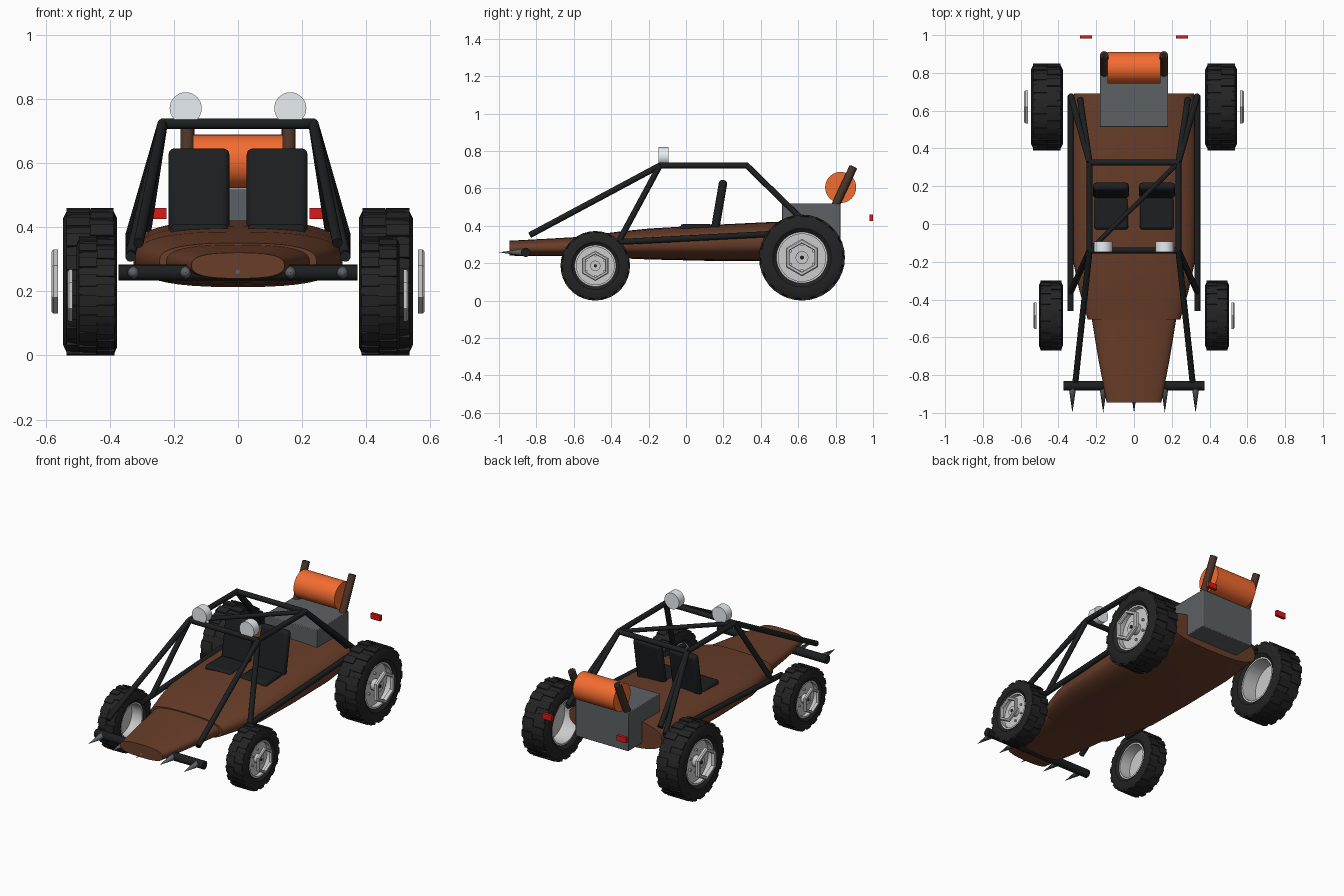
import bpy, bmesh
from math import sin, cos, pi, copysign
from mathutils import Vector, Matrix

if "Cube" in bpy.data.objects:
    bpy.data.objects.remove(bpy.data.objects["Cube"])


def material(name, col):
    m = bpy.data.materials.new(name)
    m.diffuse_color = (*col, 1)
    m.use_nodes = True
    m.node_tree.nodes["Principled BSDF"].inputs["Base Color"].default_value = m.diffuse_color
    return m


BLACK = material("black", (0.012, 0.013, 0.014))
RUBBER = material("rubber", (0.017, 0.017, 0.018))
BROWN = material("rust_brown", (0.14, 0.047, 0.022))
PIPE = material("pipe_brown", (0.07, 0.035, 0.02))
ORANGE = material("orange", (0.9, 0.15, 0.03))
IRON = material("iron", (0.11, 0.12, 0.13))
LAMP = material("lamp_white", (0.8, 0.85, 0.88))
RED = material("red", (0.7, 0.01, 0.01))


def finish(name, bm, mat=None, smooth=True, bevel=0, segs=2):
    bmesh.ops.recalc_face_normals(bm, faces=bm.faces)
    me = bpy.data.meshes.new(name)
    bm.to_mesh(me)
    bm.free()
    ob = bpy.data.objects.new(name, me)
    bpy.context.collection.objects.link(ob)
    if mat:
        me.materials.append(mat)
    if bevel:
        b = ob.modifiers.new("bevel", 'BEVEL')
        b.width, b.segments = bevel, segs
    if smooth:
        bpy.ops.object.select_all(action='DESELECT')
        ob.select_set(True)
        bpy.context.view_layer.objects.active = ob
        bpy.ops.object.shade_smooth_by_angle(angle=0.6)
    return ob


def rod(name, a, b, r, mat, r2=None, n=16):
    """Cylinder or cone between two points."""
    a, b = Vector(a), Vector(b)
    d = b - a
    bm = bmesh.new()
    m = Matrix.Translation((a + b) / 2) @ d.to_track_quat('Z', 'Y').to_matrix().to_4x4()
    bmesh.ops.create_cone(bm, cap_ends=True, segments=n, radius1=r,
                          radius2=r if r2 is None else r2, depth=d.length, matrix=m)
    return finish(name, bm, mat)


def box(name, loc, size, mat, rx=0, bevel=0, segs=2):
    bm = bmesh.new()
    m = Matrix.Translation(loc) @ Matrix.Rotation(rx, 4, 'X') @ Matrix.Diagonal((*size, 1))
    bmesh.ops.create_cube(bm, size=1, matrix=m)
    return finish(name, bm, mat, bevel=bevel, segs=segs)


def skin(bm, rings, loop=False, caps=False):
    """Bridge equal rings of points with quads."""
    vs = [[bm.verts.new(p) for p in r] for r in rings]
    n = len(vs[0])
    for a, b in zip(vs, vs[1:] + vs[:1] if loop else vs[1:]):
        for i in range(n):
            j = (i + 1) % n
            bm.faces.new((a[i], a[j], b[j], b[i]))
    if caps:
        bm.faces.new(vs[0])
        bm.faces.new(vs[-1])


def lathe(bm, prof, n, c, s):
    """Closed profile of (radius, x offset) spun round the x axis."""
    rings = [[(c[0] + s * x, c[1] + r * sin(2 * pi * i / n), c[2] + r * cos(2 * pi * i / n))
              for i in range(n)] for r, x in prof]
    skin(bm, rings, loop=True)


def hull(name, sections, power=2.7, n=40):
    """Loft of squarish ellipses given as (y, half width, bottom, top)."""
    def se(v):
        return copysign(abs(v) ** (2 / power), v)
    bm = bmesh.new()
    skin(bm, [[(w * se(cos(2 * pi * i / n)), y,
                (lo + hi) / 2 + (hi - lo) / 2 * se(sin(2 * pi * i / n))) for i in range(n)]
              for y, w, lo, hi in sections], caps=True)
    return finish(name, bm, BROWN)


# Body and nose
hull("body", [(-.505, .245, .235, .35), (-.35, .29, .226, .37), (-.2, .322, .22, .385),
              (.1, .328, .213, .403), (.45, .328, .213, .42), (.69, .318, .24, .42)])
hull("nose", [(-.945, .145, .24, .32), (-.72, .188, .238, .332), (-.495, .225, .236, .345)])


# Wheels
def wheel(pos, s, y, cx, R, w):
    c = (s * cx, y, R)
    h = .585 * R
    bm = bmesh.new()
    lathe(bm, [(h, -.8 * w), (.68 * R, -w), (.86 * R, -w), (.95 * R, -.88 * w), (.975 * R, -.6 * w),
               (.975 * R, .6 * w), (.95 * R, .88 * w), (.86 * R, w), (.68 * R, w), (h, .8 * w)], 48, c, s)
    for i in range(18):
        for side in (-1, 1):
            a = 2 * pi * (i + .25 * side) / 18
            m = (Matrix.Translation(c) @ Matrix.Rotation(a, 4, 'X')
                 @ Matrix.Translation((side * .44 * w, 0, .965 * R))
                 @ Matrix.Diagonal((.86 * w, .2 * R, .06 * R, 1)))
            bmesh.ops.create_cube(bm, size=1, matrix=m)
    finish(pos + "_tyre", bm, RUBBER)
    # rim barrel with recessed disc
    bm = bmesh.new()
    lathe(bm, [(h + .003, -.82 * w), (h + .003, .82 * w), (h - .008, .82 * w), (h - .008, .45 * w),
               (.02, .45 * w), (.02, .3 * w), (h - .008, .3 * w), (h - .008, -.82 * w)], 32, c, s)
    finish(pos + "_rim", bm)
    # hexagonal hub frame
    bm = bmesh.new()
    o = .435 * R
    lathe(bm, [(o, 1.19 * w), (o, 1.36 * w), (.93 * o, 1.44 * w), (.8 * o, 1.44 * w),
               (.76 * o, 1.36 * w), (.76 * o, 1.19 * w)], 6, c, s)
    finish(pos + "_hub_frame", bm, smooth=False)
    rod(pos + "_hub_cap", (c[0] + s * .3 * w, y, R), (c[0] + s * .95 * w, y, R), .15 * R, None)
    rod(pos + "_axle_nut", (c[0] + s * .9 * w, y, R), (c[0] + s * w, y, R), .05 * R, BLACK, n=6)
    for i in range(6):
        a = 2 * pi * i / 6
        q = Vector((c[0], y + .3 * R * sin(a), R + .3 * R * cos(a)))
        rod(pos + "_bolt", q + Vector((s * .4 * w, 0, 0)), q + Vector((s * .6 * w, 0, 0)), .035 * R, None, n=6)


for s, side in ((-1, "left"), (1, "right")):
    wheel("front_" + side, s, -.485, .44, .186, .0635)
    wheel("rear_" + side, s, .62, .461, .23, .084)

    # Seats
    box("seat_cushion_" + side, (s * .12, .055, .375), (.18, .17, .07), BLACK, bevel=.015)
    box("seat_back_" + side, (s * .122, .178, .512), (.19, .045, .27), BLACK, rx=-.17, bevel=.02, segs=3)

    # Roll cage sides
    front, rear = (s * .235, -.14, .722), (s * .235, .325, .722)
    for part, a, b in (("roof_rail", front, rear),
                       ("front_strut", front, (s * .31, -.835, .35)),
                       ("windscreen_pillar", front, (s * .335, -.36, .315)),
                       ("rear_stay_outer", rear, (s * .335, .68, .375)),
                       ("rear_stay_inner", rear, (s * .285, .66, .395)),
                       ("side_rail", (s * .335, -.46, .308), (s * .335, .68, .368))):
        rod(part + "_" + side, a, b, .016, BLACK)

    # Roof lamps, exhausts and tail lights
    rod("roof_lamp_" + side, (s * .163, -.148, .77), (s * .163, -.093, .77), .05, LAMP, n=32)
    rod("exhaust_" + side, (s * .158, .795, .5), (s * .158, .895, .715), .022, PIPE)
    rod("exhaust_mouth_" + side, (s * .158, .894, .713), (s * .158, .8958, .7165), .015, BLACK)
    box("tail_light_" + side, (s * .255, .99, .442), (.064, .018, .034), RED)

# Roll cage cross bars
rod("roof_front_bar", (-.24, -.14, .722), (.24, -.14, .722), .016, BLACK)
rod("roof_rear_bar", (-.24, .325, .722), (.24, .325, .722), .016, BLACK)
rod("roof_diagonal", (-.235, -.14, .722), (.235, .325, .722), .013, BLACK)

# Engine and fuel tank
box("engine_block", (0, .669, .4), (.362, .312, .24), IRON, bevel=.004)
rod("fuel_tank", (-.14, .827, .605), (.14, .827, .605), .083, ORANGE, n=40)

# Bumper with spikes
rod("bumper", (-.372, -.857, .258), (.372, -.857, .258), .025, BLACK)
for i in range(-2, 3):
    rod("bumper_spike", (i * .163, -.87, .258), (i * .163, -1, .258), .019, IRON, r2=0)
